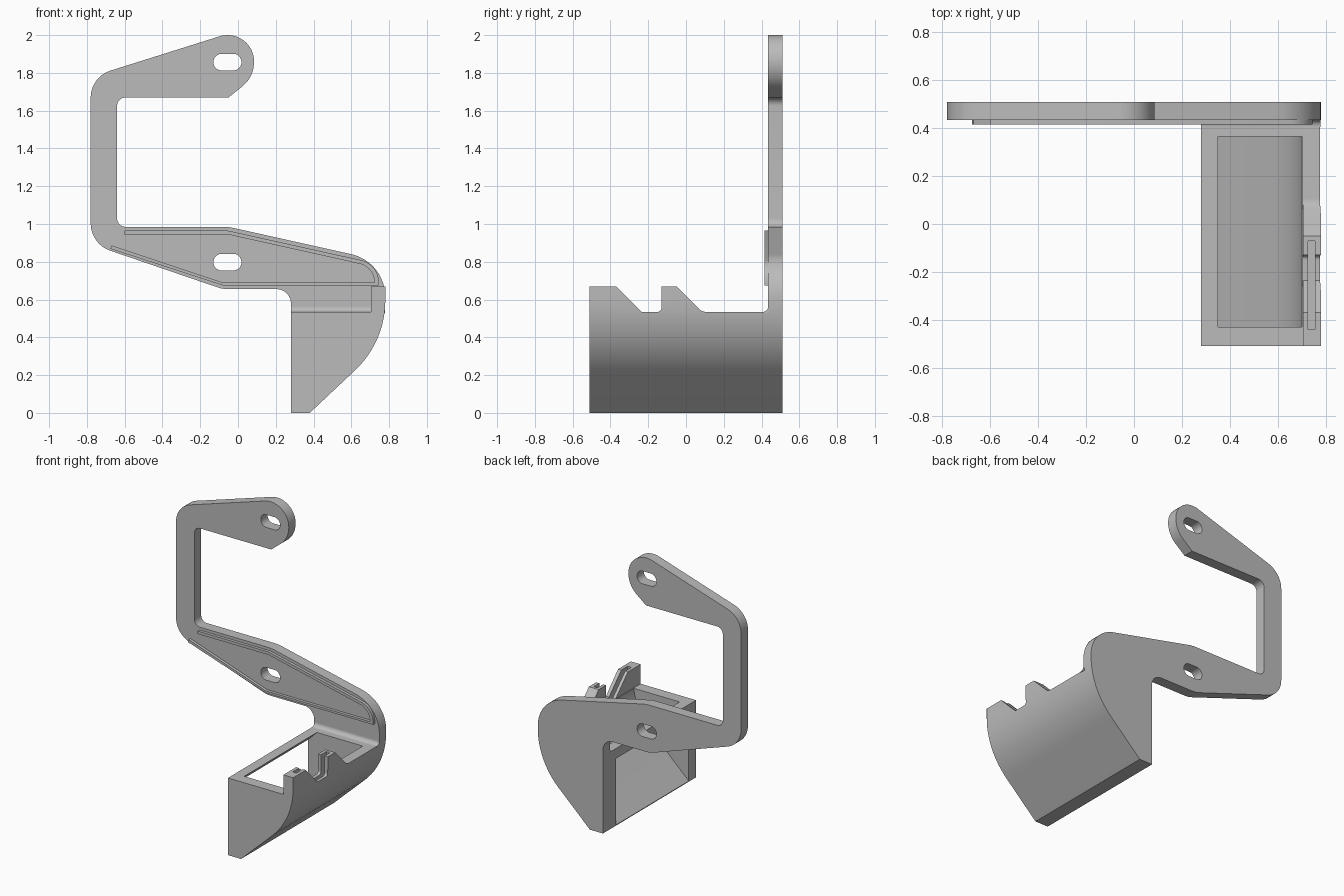
import bpy, bmesh, math
from mathutils import Vector

cube = bpy.data.objects.get("Cube")
if cube:
    bpy.data.objects.remove(cube, do_unlink=True)

grey = bpy.data.materials.new("plain grey")
grey.use_nodes = True
grey.diffuse_color = (0.5, 0.5, 0.5, 1)
grey.node_tree.nodes["Principled BSDF"].inputs["Base Color"].default_value = (0.5, 0.5, 0.5, 1)


def rounded(corners, steps=12):
    """Outline from (u, v[, tangent length]) corners; a length rounds the corner with an arc."""
    out = []
    n = len(corners)
    for i, c in enumerate(corners):
        p = Vector(c[:2])
        d = c[2] if len(c) > 2 else 0
        if not d:
            out.append(p)
            continue
        u = (Vector(corners[i - 1][:2]) - p).normalized()
        v = (Vector(corners[(i + 1) % n][:2]) - p).normalized()
        w = math.sin(u.angle(v) / 2)
        for k in range(steps + 1):
            t = k / steps
            a, b, e = (1 - t) ** 2, 2 * w * t * (1 - t), t * t
            out.append(((p + u * d) * a + p * b + (p + v * d) * e) / (a + b + e))
    return out


def prism(name, corners, lo, hi, axis="y"):
    """Extrude an outline along y (outline in x, z) or along x (outline in y, z)."""
    bm = bmesh.new()
    verts = [bm.verts.new((p.x, lo, p.y) if axis == "y" else (lo, p.x, p.y))
             for p in rounded(corners)]
    face = bm.faces.new(verts)
    ext = bmesh.ops.extrude_face_region(bm, geom=[face])
    move = (0, hi - lo, 0) if axis == "y" else (hi - lo, 0, 0)
    bmesh.ops.translate(bm, vec=move, verts=[g for g in ext["geom"] if isinstance(g, bmesh.types.BMVert)])
    bmesh.ops.recalc_face_normals(bm, faces=bm.faces)
    mesh = bpy.data.meshes.new(name)
    bm.to_mesh(mesh)
    bm.free()
    ob = bpy.data.objects.new(name, mesh)
    bpy.context.collection.objects.link(ob)
    mesh.materials.append(grey)
    return ob


def activate(ob):
    bpy.ops.object.select_all(action="DESELECT")
    ob.select_set(True)
    bpy.context.view_layer.objects.active = ob


def finish(ob, cutters=()):
    """Cut away the cutters, then smooth the curved faces."""
    activate(ob)
    for c in cutters:
        m = ob.modifiers.new("cut", "BOOLEAN")
        m.operation, m.solver, m.object = "DIFFERENCE", "EXACT", c
        bpy.ops.object.modifier_apply(modifier=m.name)
        bpy.data.objects.remove(c, do_unlink=True)
    activate(ob)
    bpy.ops.object.shade_smooth_by_angle(angle=math.radians(25))


def rect(u0, u1, v0, v1, r=0):
    return [(u0, v0, r), (u1, v0, r), (u1, v1, r), (u0, v1, r)]


BACK, PLATE, FRONT = 0.51, 0.435, -0.51
RIM, TAB = 0.535, 0.67

# Bracket plate with two slotted screw holes
plate = prism("bracket_plate", [
    (0.28, 0), (0.38, 0), (0.78, 0.376, 0.22), (0.78, 0.8, 0.185),
    (-0.05, 0.985, 0.03), (-0.64, 0.985, 0.045), (-0.64, 1.67, 0.045),
    (-0.05, 1.67), (0.085, 1.778, 0.08), (0.085, 2, 0.139), (-0.077, 2, 0.021),
    (-0.78, 1.779, 0.11), (-0.78, 0.894, 0.11), (-0.08, 0.655, 0.03), (0.28, 0.655, 0.075),
], PLATE, BACK)
finish(plate, [prism("slot_cutter", rect(-0.13, 0.018, z - 0.044, z + 0.044, 0.043), 0.3, 0.6)
               for z in (1.857, 0.798)])

# Stiffening ribs on the plate
finish(prism("upper_rib", [
    (-0.6, 0.965), (-0.055, 0.965), (0.745, 0.788, 0.095), (0.745, 0.69),
    (0.722, 0.69), (0.722, 0.772, 0.08), (-0.055, 0.945), (-0.6, 0.945)], 0.415, PLATE))
finish(prism("lower_rib", [
    (-0.67, 0.887), (-0.08, 0.69), (0.745, 0.69), (0.745, 0.675),
    (-0.08, 0.675), (-0.676, 0.869)], 0.415, PLATE))

# Tray: curved outer wall, hollow inside and open on the inner side
tray = prism("tray", [
    (0.28, 0), (0.38, 0), (0.78, 0.376, 0.22), (0.78, TAB), (0.28, TAB)], FRONT, PLATE)
finish(tray, [
    # lowers the rim everywhere but along the outer wall
    prism("rim_cutter", rect(0.2, 0.705, RIM, 0.8), -0.6, 0.5),
    # notches that leave two hooked tabs on the outer wall
    prism("notch_cutter", [(-0.37, TAB), (-0.235, RIM), (-0.13, RIM, 0.02),
                           (-0.13, TAB), (-0.13, 0.8), (-0.37, 0.8)], 0.6, 0.9, "x"),
    prism("wall_cutter", [(-0.05, TAB), (0.085, RIM, 0.02), (0.5, RIM),
                          (0.5, 0.8), (-0.05, 0.8)], 0.6, 0.9, "x"),
    # hollow with a sloped rail left along the open side
    prism("cavity_cutter", [(0.35, 0.6), (0.35, RIM), (0.2, 0.385), (0.2, -0.07),
                            (0.705, 0.405, 0.18), (0.705, 0.6)], -0.43, 0.365),
    # narrow groove running through the tabs
    prism("groove_cutter", rect(-0.44, -0.07, 0.5, 0.8), 0.727, 0.755, "x"),
])

# Small fillet between tray rim and plate
finish(prism("rim_fillet", [(0.405, RIM), (PLATE, RIM, 0.028), (PLATE, 0.565),
                            (PLATE + 0.005, 0.565), (PLATE + 0.005, RIM - 0.005),
                            (0.405, RIM - 0.005)], 0.281, 0.779, "x"))
